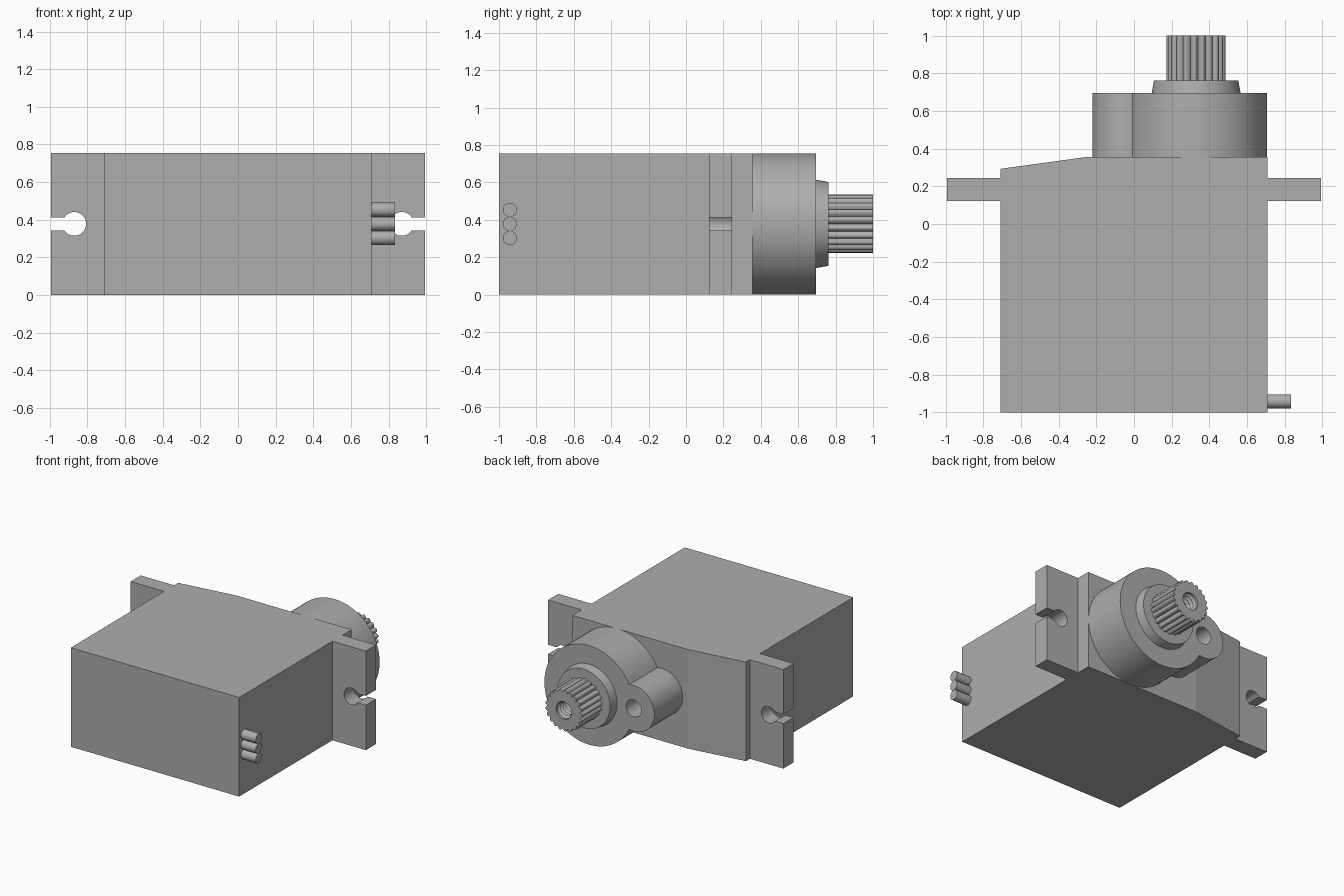
import bpy, bmesh
from math import pi, sin, cos, acos, radians

cube = bpy.data.objects.get("Cube")
if cube:
    bpy.data.objects.remove(cube, do_unlink=True)

grey = bpy.data.materials.new("grey plastic")
grey.use_nodes = True
COLOUR = (0.42, 0.42, 0.42, 1)
grey.diffuse_color = COLOUR
grey.node_tree.nodes["Principled BSDF"].inputs["Base Color"].default_value = COLOUR

MID = 0.378          # height of the shaft and slots
SHAFT = 0.33         # shaft position along x
LOBE = -0.045        # side lobe position along x


def finish(name, bm):
    bmesh.ops.recalc_face_normals(bm, faces=bm.faces)
    mesh = bpy.data.meshes.new(name)
    bm.to_mesh(mesh)
    bm.free()
    mesh.materials.append(grey)
    obj = bpy.data.objects.new(name, mesh)
    bpy.context.collection.objects.link(obj)
    return obj


def prism(name, outline, start, end, place):
    """Extrude a 2D outline; place maps (u, v, depth) to a 3D point."""
    bm = bmesh.new()
    rings = [[bm.verts.new(place(u, v, d)) for u, v in outline] for d in (start, end)]
    n = len(outline)
    for ring in rings:
        bm.faces.new(ring)
    for i in range(n):
        j = (i + 1) % n
        bm.faces.new((rings[0][i], rings[0][j], rings[1][j], rings[1][i]))
    return finish(name, bm)


def lathe(name, profile, cx, sides):
    """Stack circles of (radius, y) along the y axis, closed at both ends."""
    bm = bmesh.new()
    rings = [[bm.verts.new((cx + u, y, MID + v)) for u, v in arc(0, 0, r, 0, 2 * pi, sides)[:-1]]
             for r, y in profile]
    bm.faces.new(rings[0])
    bm.faces.new(rings[-1])
    for a, b in zip(rings, rings[1:]):
        for i in range(sides):
            j = (i + 1) % sides
            bm.faces.new((a[i], a[j], b[j], b[i]))
    return finish(name, bm)


def arc(cx, cy, r, a0, a1, steps):
    return [(cx + r * cos(a0 + (a1 - a0) * i / steps),
             cy + r * sin(a0 + (a1 - a0) * i / steps)) for i in range(steps + 1)]


def cut(obj, cutter):
    mod = obj.modifiers.new("hole", "BOOLEAN")
    mod.operation = "DIFFERENCE"
    mod.solver = "EXACT"
    mod.object = cutter
    bpy.context.view_layer.update()
    graph = bpy.context.evaluated_depsgraph_get()
    mesh = bpy.data.meshes.new_from_object(obj.evaluated_get(graph))
    obj.modifiers.clear()
    obj.data = mesh
    bpy.data.objects.remove(cutter, do_unlink=True)


def smooth(obj, angle=30):
    bpy.ops.object.select_all(action="DESELECT")
    obj.select_set(True)
    bpy.context.view_layer.objects.active = obj
    bpy.ops.object.shade_smooth_by_angle(angle=radians(angle))


def along_x(u, v, d): return (d, u, v)
def along_y(u, v, d): return (u, d, v)
def along_z(u, v, d): return (u, v, d)


# Case with one sloping shoulder
prism("case", [(-0.71, -1), (0.71, -1), (0.71, 0.355), (-0.26, 0.355), (-0.71, 0.293)],
      0, 0.755, along_z)

# Mounting ears with keyhole slots open to the outside
for side, word in ((1, "left"), (-1, "right")):
    keyhole = arc(0.87, MID, 0.063, radians(34), radians(326), 32)
    slot_top, slot_bottom = keyhole[0][1], keyhole[-1][1]
    outline = [(0.71, 0), (0.71, 0.755), (0.992, 0.755), (0.992, slot_top)]
    outline += keyhole + [(0.992, slot_bottom), (0.992, 0)]
    smooth(prism(word + "_ear", [(side * x, z) for x, z in outline], 0.123, 0.245, along_y))

# Gear housing: a large drum joined to a small screw lobe
BIG, SMALL = 0.3775, 0.175
gap = SHAFT - LOBE
big_a = acos((gap ** 2 + BIG ** 2 - SMALL ** 2) / (2 * gap * BIG))
small_a = acos((gap ** 2 + SMALL ** 2 - BIG ** 2) / (2 * gap * SMALL))
outline = arc(SHAFT, MID, BIG, -pi + big_a, pi - big_a, 72)
outline += arc(LOBE, MID, SMALL, small_a, 2 * pi - small_a, 36)[1:-1]
housing = prism("gear_housing", outline, 0.35, 0.695, along_y)
cut(housing, lathe("screw_hole_cutter", [(0.065, 0.45), (0.065, 0.8)], LOBE, 32))
smooth(housing)

# Tapered collar around the shaft
smooth(lathe("collar", [(0.236, 0.69), (0.236, 0.695), (0.224, 0.762)], SHAFT, 64), 8)

# Splined output shaft with a threaded bore
TEETH, STEPS = 21, 8
spline = []
for i in range(TEETH * STEPS):
    a = 2 * pi * i / (TEETH * STEPS)
    r = 0.138 + 0.019 * sin(pi * (i % STEPS) / STEPS)
    spline.append((SHAFT + r * cos(a), MID + r * sin(a)))
shaft = prism("output_shaft", spline, 0.75, 1.0, along_y)
thread = [(0.05 if i % 2 else 0.066, 0.79 + 0.016 * i) for i in range(13)]
cut(shaft, lathe("bore_cutter", thread + [(0.066, 1.05)], SHAFT, 32))
smooth(shaft)

# Three cable stubs
for i, word in enumerate(("lower", "middle", "upper")):
    smooth(prism(word + "_wire", arc(-0.942, MID + (i - 1) * 0.075, 0.0375, 0, 2 * pi, 32)[:-1],
                 0.70, 0.835, along_x))
